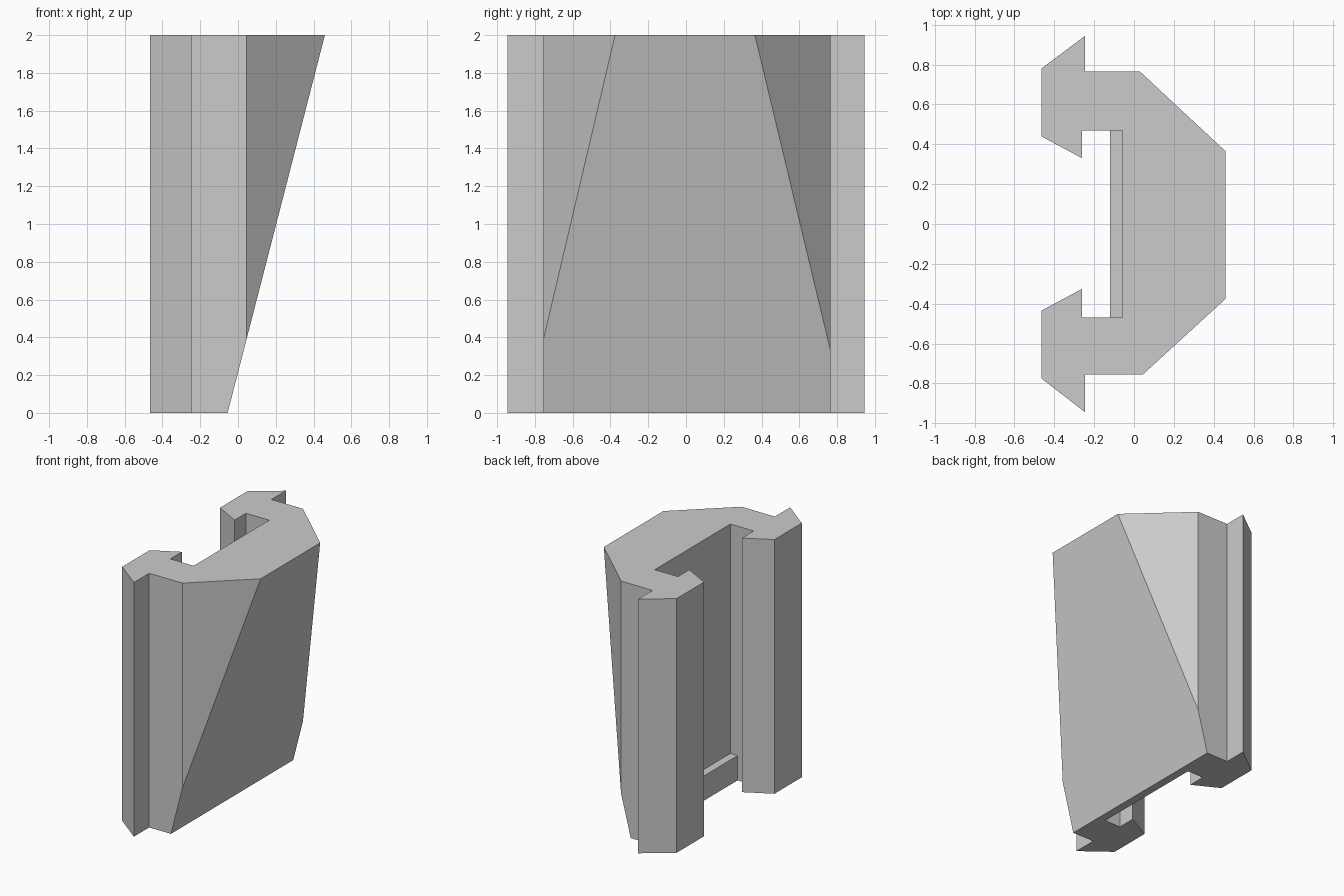
import bpy
import bmesh
from mathutils import Vector

HEIGHT = 2.0

cube = bpy.data.objects.get("Cube")
if cube:
    bpy.data.objects.remove(cube, do_unlink=True)

grey = bpy.data.materials.new("plain_grey")
grey.use_nodes = True
colour = (0.6, 0.6, 0.6, 1.0)
grey.diffuse_color = colour
grey.node_tree.nodes["Principled BSDF"].inputs["Base Color"].default_value = colour


def prism(bm, outline, height):
    """Raise a flat outline into a solid standing on the ground."""
    base = bm.faces.new([bm.verts.new((x, y, 0)) for x, y in outline])
    top = bmesh.ops.extrude_face_region(bm, geom=[base], use_keep_orig=True)
    verts = [v for v in top["geom"] if isinstance(v, bmesh.types.BMVert)]
    bmesh.ops.translate(bm, verts=verts, vec=(0, 0, height))
    bmesh.ops.recalc_face_normals(bm, faces=bm.faces)


def finish(bm, name):
    bmesh.ops.recalc_face_normals(bm, faces=bm.faces)
    mesh = bpy.data.meshes.new(name)
    bm.to_mesh(mesh)
    bm.free()
    mesh.materials.append(grey)
    obj = bpy.data.objects.new(name, mesh)
    bpy.context.scene.collection.objects.link(obj)
    return obj


# Clamp body: C-shaped section with hooked jaws and chamfered outer corners
section = [
    (0.48, -0.357), (0.48, 0.346), (0.03, 0.765), (-0.245, 0.765),
    (-0.245, 0.945), (-0.465, 0.78), (-0.465, 0.44), (-0.26, 0.33),
    (-0.26, 0.47), (-0.057, 0.47), (-0.057, -0.47), (-0.26, -0.47),
    (-0.26, -0.325), (-0.465, -0.435), (-0.465, -0.775), (-0.245, -0.945),
    (-0.245, -0.755), (0.045, -0.755),
]
bm = bmesh.new()
prism(bm, section, HEIGHT)

# Sloping outer face, running from the foot of the wall to the top edge
foot = Vector((-0.055, 0, 0))
crest = Vector((0.46, 0, HEIGHT))
slope = crest - foot
normal = Vector((slope.z, 0, -slope.x)).normalized()
cut = bmesh.ops.bisect_plane(
    bm, geom=bm.verts[:] + bm.edges[:] + bm.faces[:], dist=0.0001,
    plane_co=foot, plane_no=normal, clear_outer=True)
bmesh.ops.holes_fill(bm, edges=[e for e in bm.edges if e.is_boundary], sides=0)
finish(bm, "clamp_body")

# Stop ledge across the bottom of the slot
bm = bmesh.new()
prism(bm, [(-0.12, -0.47), (-0.056, -0.47), (-0.056, 0.47), (-0.12, 0.47)], 0.195)
finish(bm, "stop_ledge")
